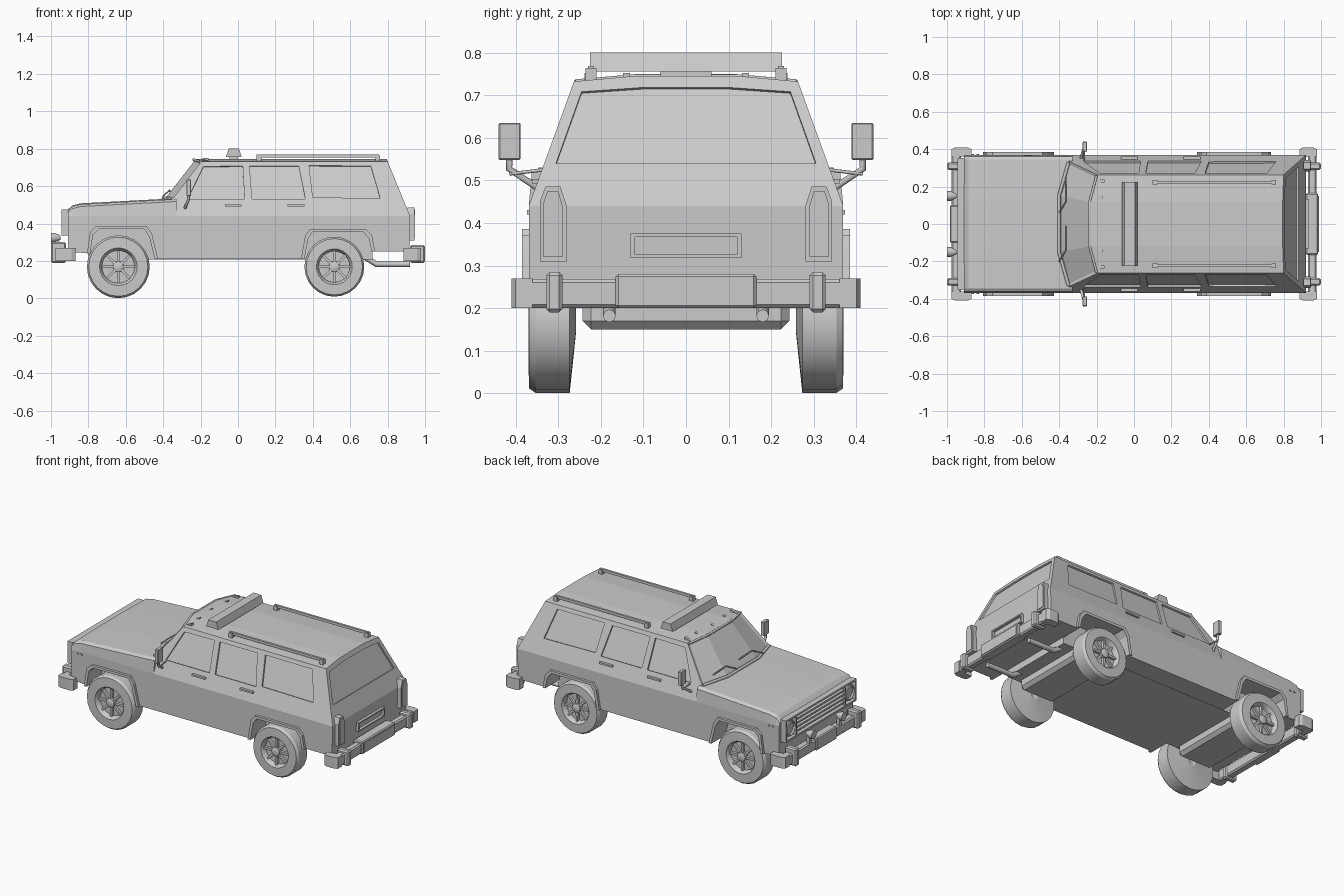
import bpy, bmesh, math
from mathutils import Vector as V

if "Cube" in bpy.data.objects:
    bpy.data.objects.remove(bpy.data.objects["Cube"])

grey = bpy.data.materials.new("plain grey")
grey.use_nodes = True
grey.diffuse_color = (0.6, 0.6, 0.6, 1)
grey.node_tree.nodes["Principled BSDF"].inputs["Base Color"].default_value = (0.6, 0.6, 0.6, 1)


def finish(name, bm):
    bmesh.ops.recalc_face_normals(bm, faces=bm.faces)
    me = bpy.data.meshes.new(name)
    bm.to_mesh(me)
    bm.free()
    me.materials.append(grey)
    ob = bpy.data.objects.new(name, me)
    bpy.context.collection.objects.link(ob)
    return ob


def mesh(name, verts, faces):
    bm = bmesh.new()
    vs = [bm.verts.new(v) for v in verts]
    for f in faces:
        bm.faces.new([vs[i] for i in f])
    return finish(name, bm)


def prism(name, pts, vec):
    """Solid made by sweeping a 3D polygon along a vector."""
    n = len(pts)
    verts = [V(p) for p in pts] + [V(p) + V(vec) for p in pts]
    sides = [(i, (i + 1) % n, (i + 1) % n + n, i + n) for i in range(n)]
    return mesh(name, verts, [range(n), range(n, 2 * n)] + sides)


def box(name, x, y, z, bevel=0.0):
    bm = bmesh.new()
    bmesh.ops.create_cube(bm, size=1)
    for v in bm.verts:
        v.co = [(a + b) / 2 + c * (b - a) for (a, b), c in zip((x, y, z), v.co)]
    if bevel:
        bmesh.ops.bevel(bm, geom=bm.edges[:], offset=bevel, segments=1, affect='EDGES')
    return finish(name, bm)


def tube(name, pts, r, sides=8):
    cu = bpy.data.curves.new(name, 'CURVE')
    cu.dimensions = '3D'
    cu.bevel_depth, cu.bevel_resolution, cu.use_fill_caps = r, sides // 4, True
    sp = cu.splines.new('POLY')
    sp.points.add(len(pts) - 1)
    for p, co in zip(sp.points, pts):
        p.co = (*co, 1)
    cu.materials.append(grey)
    ob = bpy.data.objects.new(name, cu)
    bpy.context.collection.objects.link(ob)
    return ob


def lathe(name, profile, center, axis, n=20):
    """Turn (radius, offset) pairs around the x or y axis."""
    verts, faces, m = [], [], len(profile)
    for i in range(n):
        a = math.tau * i / n
        for r, d in profile:
            c, s = r * math.cos(a), r * math.sin(a)
            verts.append(V(center) + (V((c, d, s)) if axis == 'y' else V((d, c, s))))
            k = len(verts) - 1
        for j in range(m - 1):
            p, q = i * m + j, (i + 1) % n * m + j
            faces.append((p, q, q + 1, p + 1))
    faces += [range(0, n * m, m), range(m - 1, n * m, m)]
    return mesh(name, verts, faces)


# Lower body with open wheel arches
front_arch = [(-.79, .24), (-.775, .34), (-.745, .37), (-.5, .37), (-.475, .33), (-.445, .21)]
rear_arch = [(.355, .21), (.375, .32), (.4, .355), (.67, .355), (.7, .32), (.715, .25)]
side = [(-.91, .44), (-.91, .25)] + front_arch + rear_arch + [(.915, .25), (.92, .44)]
prism("lower_body", [(x, -.369, z) for x, z in side], (0, .738, 0))
box("floor_pan", (-.8, .72), (-.245, .245), (.208, .4))
for nm, x in (("front", -.64), ("rear", .515)):
    box(nm + "_axle_housing", (x - .12, x + .12), (-.243, .243), (.15, .23), .02)

# Hood, lofted front to back
verts, faces = [], []
for x, z in ((-.91, .47), (-.885, .492), (-.84, .503), (-.33, .53)):
    half = [(.369, .44), (.362, z - .012), (.345, z), (.12, z + .005)]
    verts += [(x, y, h) for y, h in half] + [(x, -y, h) for y, h in reversed(half)]
for s in range(3):
    faces += [(s * 8 + j, s * 8 + (j + 1) % 8, s * 8 + 8 + (j + 1) % 8, s * 8 + 8 + j) for j in range(8)]
mesh("hood", verts, faces + [range(8), range(24, 32)])

# Cabin
half = [(-.473, .163, .44), (-.42, .369, .44), (.92, .369, .44),
        (-.235, .12, .745), (-.195, .263, .732), (.8, .263, .732), (.795, .12, .745)]
verts = half + [(x, -y, z) for x, y, z in half]
faces = [(0, 7, 10, 3), (0, 1, 4, 3), (7, 8, 11, 10), (1, 2, 5, 4), (8, 9, 12, 11),
         (2, 9, 12, 13, 6, 5), (3, 10, 13, 6), (3, 4, 5, 6), (10, 11, 12, 13),
         (0, 1, 2, 9, 8, 7)]
cabin = mesh("cabin", verts, faces)
bm = bmesh.new()
bm.from_mesh(cabin.data)
bm.faces.ensure_lookup_table()
bmesh.ops.inset_region(bm, faces=bm.faces[:3], thickness=.016, depth=-.008, use_even_offset=True)
bm.to_mesh(cabin.data)
bm.free()


def carve(pts, normal):
    n = V(normal).normalized()
    cut = prism("window_cutter", [V(p) + n * .03 for p in pts], -n * .04)
    cut.hide_render = True
    cut.hide_set(True)
    mod = cabin.modifiers.new("window", 'BOOLEAN')
    mod.object, mod.solver = cut, 'EXACT'


# Window recesses on the sides and tailgate
slope = .106 / .292
side_windows = [[(-.27, .53), (-.185, .705), (.025, .708), (.035, .53)],
                [(.075, .53), (.062, .708), (.325, .708), (.36, .53)],
                [(.4, .54), (.38, .71), (.71, .708), (.76, .535)]]
for s in (1, -1):
    for w in side_windows:
        carve([(x, s * (.369 - (z - .44) * slope), z) for x, z in w], (0, s, slope))
rear = [(-.305, .54), (.305, .54), (.245, .708), (.1, .718), (-.1, .718), (-.245, .708)]
carve([(.92 - (z - .44) * .411, y, z) for y, z in rear], (1, 0, .411))
bpy.context.view_layer.update()
baked = bpy.data.meshes.new_from_object(cabin.evaluated_get(bpy.context.evaluated_depsgraph_get()))
cabin.modifiers.clear()
cabin.data = baked
for ob in [o for o in bpy.data.objects if o.name.startswith("window_cutter")]:
    bpy.data.objects.remove(ob)

# Cowl, wipers, roof brow and marker lamps
tube("cowl", [(-.35, -.33, .533), (-.4, -.155, .537), (-.4, .155, .537), (-.35, .33, .533)], .009)
for y in (-.2, .06):
    tube("wiper", [(-.4, y, .548), (-.365, y + .06, .578), (-.365, y + .19, .572)], .004)
tube("roof_brow", [(-.2, -.26, .73), (-.237, -.12, .742), (-.237, .12, .742), (-.2, .26, .73)], .007)
for y in (-.23, -.14, 0, .14, .23):
    x = -.2 + abs(y) * .1
    prism("marker_lamp", [(x - .02, y - .008, .736), (x + .02, y - .008, .736), (x + .02, y - .008, .752)], (0, .016, 0))

# Roof light bar and rails
bar = [(-.065, .755), (-.06, .77), (-.05, .8), (.005, .8), (.015, .77), (.02, .755)]
prism("light_bar", [(x, -.225, z) for x, z in bar], (0, .45, 0))
box("light_bar_foot", (-.045, 0), (-.06, .06), (.735, .758))

# Front grille and headlamps
box("grille_back", (-.92, -.905), (-.35, .35), (.335, .475))
for z in (.335, .463):
    box("grille_frame", (-.945, -.91), (-.35, .35), (z, z + .012))
for z in (.365, .39, .415, .44):
    box("grille_bar", (-.938, -.91), (-.24, .24), (z - .005, z + .005))
box("front_plate", (-.985, -.93), (-.1, .1), (.2, .28), .006)
box("rear_plate_box", (.92, .985), (-.165, .165), (.2, .28), .006)
box("rear_plate", (.98, .988), (-.15, .15), (.207, .27))
for y in (-.13, .12):
    box("tailgate_recess_side", (.91, .935), (y, y + .01), (.318, .375))
for z in (.318, .367):
    box("tailgate_recess_edge", (.91, .935), (-.13, .13), (z, z + .008))

# Bumper bars
for nm, x0, x1 in (("front", -.975, -.925), ("rear", .93, .975)):
    box(nm + "_bumper", (x0, x1), (-.4, .4), (.2, .268), .008)

tyre = [(.09, -.05), (.15, -.055), (1, -.04), (1, .04), (.94, .055), (.6, .057), (.56, .05), (.52, .025), (.1, .025)]
round_parts = []
for s in (1, -1):
    tag = "left_" if s > 0 else "right_"

    def sbox(name, x, y, z, bevel=0.0):
        return box(tag + name, x, sorted((s * y[0], s * y[1])), z, bevel)

    # Bumper ends, guards and lamps
    for nm, a, b in (("front", -.975, -.87), ("rear", .885, .978)):
        prism(tag + nm + "_bumper_end", [(x, s * y, .2) for x, y in ((a, .36), (a, .4), (a + .02, .41), (b - .02, .41), (b, .4), (b, .36))], (0, 0, .07))
    sbox("front_guard", (-1, -.92), (.29, .33), (.19, .3), .008)
    sbox("rear_guard", (.92, 1), (.29, .328), (.19, .285), .008)
    round_parts.append(lathe(tag + "fog_lamp", [(.012, .05), (.026, .02), (.026, 0)], (-1, s * .15, .325), 'x', 14))
    sbox("fog_lamp_stalk", (-.975, -.955), (.14, .16), (.26, .31))
    sbox("lamp_divider", (-.945, -.91), (.24, .25), (.335, .475))
    sbox("grille_end", (-.945, -.91), (.34, .352), (.335, .475))
    round_parts.append(lathe(tag + "headlamp", [(.045, .03), (.048, .0), (.04, -.004), (.036, .006)], (-.938, s * .295, .405), 'x', 16))
    tail = [(.28, .31), (.343, .31), (.343, .45), (.33, .485), (.295, .485), (.28, .44)]
    prism(tag + "tail_lamp", [(.905, s * y, z) for y, z in tail], (.038, 0, 0))
    prism(tag + "tail_lens", [(.94, s * (.313 + (y - .313) * .75), .4 + (z - .4) * .87) for y, z in tail], (.007, 0, 0))

    # Fender flares
    for nm, arch, cx in (("front", front_arch, -.62), ("rear", rear_arch, .535)):
        outer = [(cx + (x - cx) * 1.1, z + (.016 if z > .3 else 0)) for x, z in arch]
        prism(tag + nm + "_flare", [(x, s * .35, z) for x, z in arch + outer[::-1]], (0, s * .035, 0))

    # Door handles and side markers
    for x in (-.07, .265):
        sbox("door_handle", (x, x + .09), (.335, .362), (.492, .503))
    for x in (-.87, -.842):
        sbox("side_marker", (x, x + .014), (.36, .373), (.42, .43))

    # Mirror and its bracket
    sbox("mirror", (-.275, -.25), (.388, .44), (.548, .635), .003)
    tube(tag + "mirror_arm", [(-.265, s * .415, .56), (-.265, s * .415, .527), (-.285, s * .345, .48)], .008)
    tube(tag + "mirror_brace", [(-.265, s * .415, .515), (-.265, s * .33, .525)], .004)

    # Roof rail on feet
    sbox("roof_rail", (.1, .755), (.216, .23), (.752, .768))
    for x in (.1, .735):
        sbox("rail_foot", (x, x + .025), (.21, .236), (.73, .764))

    # Exhaust
    tube(tag + "exhaust", [(.68, s * .18, .22), (.74, s * .18, .182), (.92, s * .18, .182)], .015)

    # Wheels with spoked rims
    for nm, x, r in (("front", -.64, .168), ("rear", .515, .16)):
        c = (x, s * .313, .169)
        round_parts.append(lathe(tag + nm + "_tyre", [(q * r, s * d) for q, d in tyre], c, 'y', 24))
        round_parts.append(lathe(tag + nm + "_hub", [(.03, s * .02), (.028, s * .05), (.018, s * .055)], c, 'y', 12))
        for k in range(8):
            a = math.tau * k / 8
            u, w = V((math.cos(a), 0, math.sin(a))), V((-math.sin(a), 0, math.cos(a)))
            p = V(c) + V((0, s * .02, 0))
            prism(tag + nm + "_spoke", [p + u * d + w * e for d, e in ((.02, -.008), (.088, -.006), (.088, .006), (.02, .008))], (0, s * .022, 0))

# Smooth round parts, keeping edges sharp
for ob in bpy.context.view_layer.objects:
    ob.select_set(ob in round_parts)
bpy.context.view_layer.objects.active = round_parts[0]
bpy.ops.object.shade_smooth_by_angle(angle=math.radians(30))
